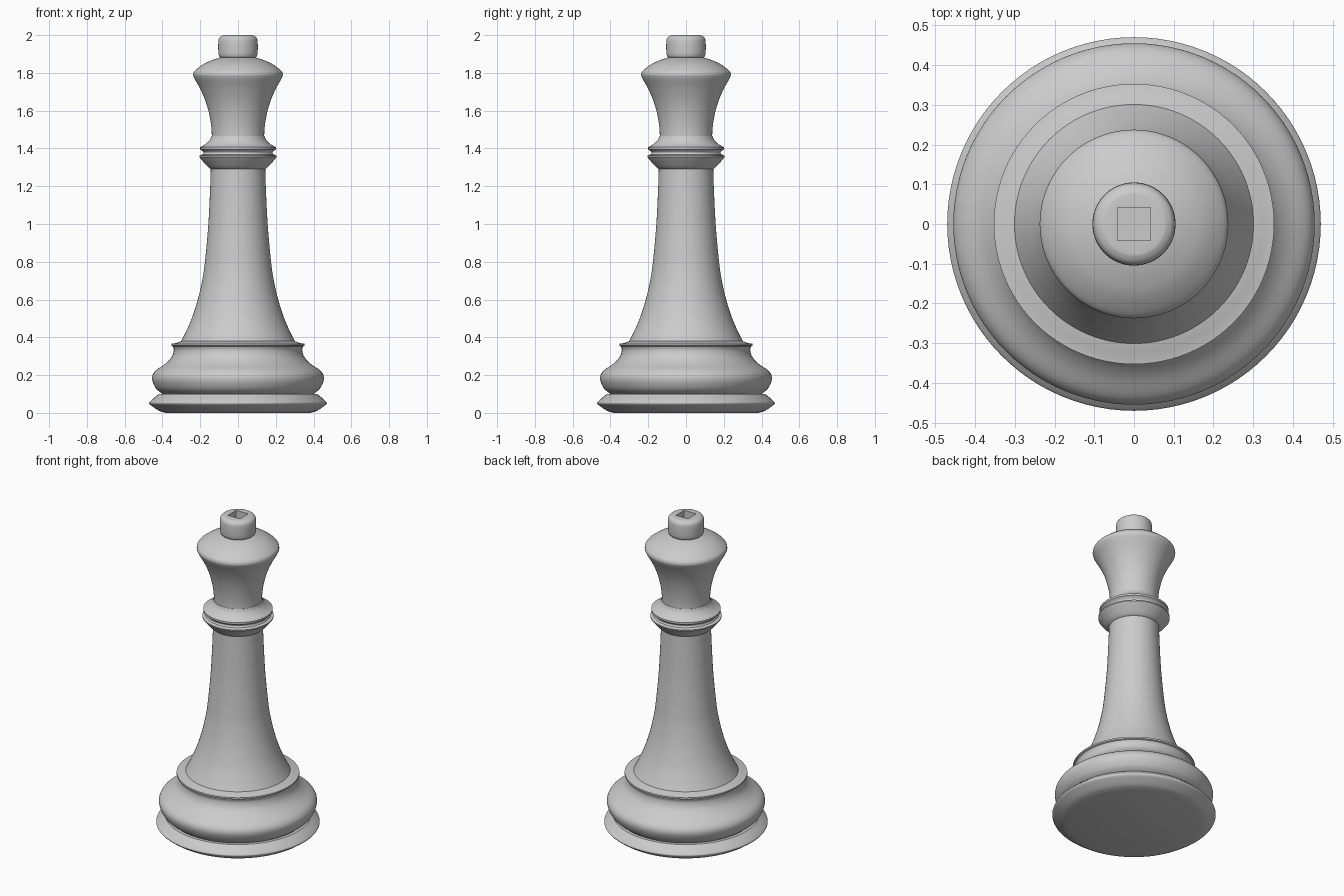
import bpy, bmesh, math
from mathutils import Matrix, Vector

SEGMENTS = 96

cube = bpy.data.objects.get("Cube")
if cube:
    bpy.data.objects.remove(cube, do_unlink=True)

grey = bpy.data.materials.new("stone_grey")
grey.use_nodes = True
grey.diffuse_color = (0.6, 0.6, 0.6, 1)
grey.node_tree.nodes["Principled BSDF"].inputs["Base Color"].default_value = (0.6, 0.6, 0.6, 1)


def smooth_curve(points, steps=5):
    """Catmull-Rom curve through (radius, height) points."""
    p = [Vector(q) for q in points]
    p = [2 * p[0] - p[1]] + p + [2 * p[-1] - p[-2]]
    out = []
    for a, b, c, d in zip(p, p[1:], p[2:], p[3:]):
        for i in range(steps):
            t = i / steps
            out.append(0.5 * (2 * b + (c - a) * t + (2 * a - 5 * b + 4 * c - d) * t * t
                              + (3 * b - a - 3 * c + d) * t ** 3))
    return out + [p[-2]]


def lathe(name, *runs):
    """Turn smooth runs, joined at crisp corners, into a closed solid."""
    profile = []
    for run in runs:
        profile += smooth_curve(run) if len(run) > 2 else [Vector(q) for q in run]
    bm = bmesh.new()
    rings = []
    for r, z in profile:
        rings.append([bm.verts.new((r * math.cos(a), r * math.sin(a), z))
                      for a in (math.tau * i / SEGMENTS for i in range(SEGMENTS))])
    for low, high in zip(rings, rings[1:]):
        for i in range(SEGMENTS):
            j = (i + 1) % SEGMENTS
            bm.faces.new((low[i], low[j], high[j], high[i]))
    bm.faces.new(rings[0][::-1])
    bm.faces.new(rings[-1])
    bmesh.ops.remove_doubles(bm, verts=bm.verts, dist=0.0005)
    mesh = bpy.data.meshes.new(name)
    bm.to_mesh(mesh)
    bm.free()
    mesh.materials.append(grey)
    obj = bpy.data.objects.new(name, mesh)
    bpy.context.collection.objects.link(obj)
    bpy.ops.object.select_all(action="DESELECT")
    obj.select_set(True)
    bpy.context.view_layer.objects.active = obj
    bpy.ops.object.shade_smooth_by_angle(angle=math.radians(35))
    return obj


# Foot disc and bulging base with a thin lip
lathe("foot", [(0.38, 0), (0.415, 0.01), (0.45, 0.032), (0.47, 0.05), (0.46, 0.066), (0.42, 0.1)])
lathe("base",
      [(0.40, 0.1), (0.435, 0.13), (0.455, 0.18), (0.44, 0.22), (0.385, 0.26),
       (0.352, 0.295), (0.34, 0.33), (0.345, 0.352)],
      [(0.353, 0.356), (0.353, 0.366)],
      [(0.325, 0.37), (0.30, 0.38)])

# Tapered stem
lathe("stem", [(0.306, 0.37), (0.278, 0.425), (0.245, 0.5), (0.213, 0.6), (0.19, 0.7),
               (0.175, 0.8), (0.157, 1.0), (0.147, 1.2), (0.144, 1.3)])

# Double collar
lathe("collar",
      [(0.142, 1.29), (0.16, 1.303), (0.195, 1.342)],
      [(0.205, 1.355), (0.205, 1.362)],
      [(0.188, 1.368), (0.183, 1.378), (0.19, 1.388)],
      [(0.2, 1.395), (0.2, 1.407)],
      [(0.17, 1.423), (0.15, 1.445), (0.141, 1.465)])

# Flared head with a domed top
lathe("head", [(0.139, 1.44), (0.14, 1.5), (0.15, 1.57), (0.17, 1.645), (0.2, 1.715),
               (0.232, 1.773), (0.237, 1.795), (0.225, 1.815), (0.18, 1.848),
               (0.13, 1.87), (0.08, 1.885)])

# Rounded finial with a square socket
finial = lathe("finial", [(0.08, 1.875), (0.098, 1.885), (0.104, 1.91), (0.104, 1.965),
                          (0.098, 1.987), (0.082, 1.998), (0.07, 2.0)])
bm = bmesh.new()
bmesh.ops.create_cube(bm, size=1, matrix=Matrix.Translation((0, 0, 1.97))
                      @ Matrix.Diagonal((0.083, 0.083, 0.12, 1)))
mesh = bpy.data.meshes.new("socket_cutter")
bm.to_mesh(mesh)
bm.free()
mesh.materials.append(grey)
cutter = bpy.data.objects.new("socket_cutter", mesh)
bpy.context.collection.objects.link(cutter)
cutter.hide_render = True
cutter.display_type = "WIRE"
cut = finial.modifiers.new("socket", "BOOLEAN")
cut.operation = "DIFFERENCE"
cut.object = cutter
# Cut before the smoothing modifier, if there is one
finial.modifiers.move(len(finial.modifiers) - 1, 0)
bpy.context.view_layer.objects.active = finial
bpy.ops.object.modifier_apply(modifier="socket")
bpy.data.objects.remove(cutter, do_unlink=True)
finial.select_set(True)
bpy.ops.object.shade_smooth_by_angle(angle=math.radians(35))
